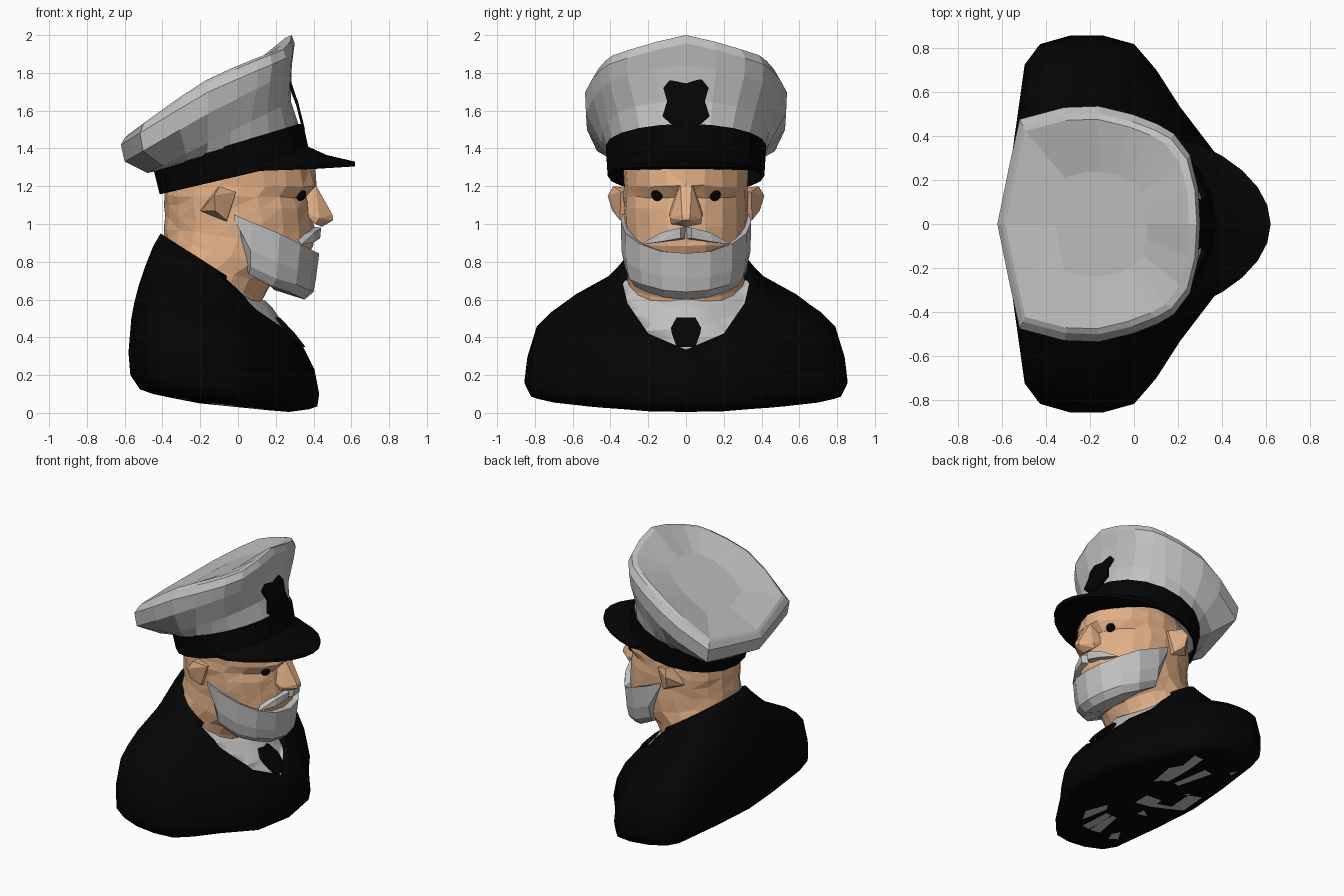
import bpy, bmesh, math, random
from mathutils import Vector

if "Cube" in bpy.data.objects:
    bpy.data.objects.remove(bpy.data.objects["Cube"])
random.seed(4)

def material(name, rgb):
    m = bpy.data.materials.new(name)
    m.diffuse_color = (*rgb, 1)
    m.use_nodes = True
    m.node_tree.nodes["Principled BSDF"].inputs["Base Color"].default_value = m.diffuse_color
    return m

BLACK = material("black cloth", (0.0012, 0.0012, 0.0012))
GREY = material("light grey", (0.53, 0.53, 0.53))
SKIN = material("skin", (0.76, 0.43, 0.24))

def finish(name, bm, mats, smooth=False):
    bmesh.ops.recalc_face_normals(bm, faces=bm.faces)
    for f in bm.faces:
        f.smooth = smooth
    me = bpy.data.meshes.new(name)
    bm.to_mesh(me)
    bm.free()
    for m in mats:
        me.materials.append(m)
    ob = bpy.data.objects.new(name, me)
    bpy.context.collection.objects.link(ob)
    return ob

# half outlines in plan, back to front: (fraction of depth, fraction of half width)
ROUND = [((1 - math.cos(i * math.pi / 10)) / 2, math.sin(i * math.pi / 10)) for i in range(11)]
SHOULDERS = [(0, 0), (.03, .4), (.085, .86), (.145, .955), (.28, 1), (.43, 1), (.57, .955),
             (.67, .82), (.78, .62), (.95, .36), (1, 0)]
CROWN = [(0, 0), (.06, .5), (.11, .88), (.33, .98), (.5, .99), (.67, .92), (.79, .84),
         (.87, .76), (.95, .58), (.99, .3), (1, 0)]

def ring(xb, zb, xf, zf, w, outline=ROUND, t=1.0, rise=0, drop=0):
    """Tilted ring from back (xb, zb) to front (xf, zf), blended from round to outline.
    rise lifts the sides, drop lowers the front corners."""
    half = []
    for (u0, v0), (u1, v1) in zip(ROUND, outline):
        u, v = u0 + (u1 - u0) * t, v0 + (v1 - v0) * t
        z = zb + (zf - zb) * u + rise * math.sin(math.pi * u) - drop * min(1, v / .6) * max(0, u * 2 - 1)
        half.append(Vector((xb + (xf - xb) * u, w * v, z)))
    return half + [Vector((p.x, -p.y, p.z)) for p in half[-2:0:-1]]

def loft(rings, caps=True):
    bm = bmesh.new()
    rows = [[bm.verts.new(p) for p in r] for r in rings]
    n = len(rows[0])
    for a, b in zip(rows, rows[1:]):
        for i in range(n):
            j = (i + 1) % n
            bm.faces.new((a[i], a[j], b[j], b[i]))
    if caps:
        bm.faces.new(rows[0])
        bm.faces.new(rows[-1])
    return bm

def hull(name, pts, mat):
    bm = bmesh.new()
    for p in pts:
        bm.verts.new(p)
    res = bmesh.ops.convex_hull(bm, input=bm.verts)
    bmesh.ops.delete(bm, geom=[v for v in res["geom_interior"] if isinstance(v, bmesh.types.BMVert)],
                     context='VERTS')
    return finish(name, bm, [mat])

def mirror(pts):
    return pts + [(x, -y, z) for x, y, z in pts]

# jacket, with the shirt opening cut into the chest
S = SHOULDERS
bm = loft([ring(-.20, .05, .15, .015, .30, S), ring(-.33, .075, .27, .005, .55, S),
           ring(-.45, .10, .38, .02, .73, S), ring(-.52, .125, .42, .035, .82, S),
           ring(-.57, .20, .43, .10, .855, S), ring(-.58, .32, .405, .23, .84, S),
           ring(-.565, .50, .345, .35, .79, S), ring(-.55, .58, .30, .405, .72, S, .95),
           ring(-.53, .66, .265, .45, .62, S, .9),
           ring(-.49, .78, .22, .50, .45, S, .5), ring(-.45, .88, .18, .56, .375, S, .2),
           ring(-.41, .95, .15, .59, .335)])
LINES = [((.345, .73), (.31, .58)), ((.31, .58), (.2, .42)), ((.2, .42), (.06, .36))]
for (y0, z0), (y1, z1) in LINES:
    for s in (1, -1):
        bmesh.ops.bisect_plane(bm, geom=bm.verts[:] + bm.edges[:] + bm.faces[:], dist=1e-5,
                               plane_co=(0, s * y0, z0), plane_no=(0, s * (z0 - z1), y1 - y0))
bmesh.ops.bisect_plane(bm, geom=bm.verts[:] + bm.edges[:] + bm.faces[:], dist=1e-5,
                       plane_co=(-.06, 0, 0), plane_no=(1, 0, 0))
bmesh.ops.recalc_face_normals(bm, faces=bm.faces)
shirt = []
for k, f in enumerate(bm.faces):
    c = f.calc_center_median()
    above = all((abs(c.y) - y0) * (z0 - z1) + (c.z - z0) * (y1 - y0) < 0 for (y0, z0), (y1, z1) in LINES)
    under = f.normal.z < -.9 and c.z < .1 and abs(c.y) < .6 and -.45 < c.x < .08 and k % 3 == 0
    if above and c.x > -.06:
        shirt.append(f)
    f.material_index = int(under)
# the shirt sits a little behind the jacket edge
ret = bmesh.ops.extrude_face_region(bm, geom=shirt)
for g in ret["geom"]:
    if isinstance(g, bmesh.types.BMVert):
        k = min(1, abs(g.co.y) / .2)
        g.co += Vector((-.03 * k, 0, -.025 * k))
    elif isinstance(g, bmesh.types.BMFace):
        g.material_index = 1
bmesh.ops.delete(bm, geom=[f for f in shirt if f.is_valid], context='FACES')
finish("jacket_and_shirt", bm, [BLACK, GREY], True)

# tie
shape = [(.05, .505, .21), (.08, .45, .262), (.075, .42, .29), (.05, .35, .345)]
hull("tie", mirror([(x + d, y, z) for y, z, x in shape for d in (-.05, .012)]), BLACK)

# head and neck, lightly faceted
rings = [ring(-.34, .60, .10, .45, .29), ring(-.375, .80, .13, .60, .315), ring(-.39, .86, .17, .67, .32),
         ring(-.39, .92, .32, .74, .32), ring(-.39, .98, .40, .88, .325), ring(-.39, 1.04, .40, .98, .325),
         ring(-.39, 1.10, .385, 1.08, .33), ring(-.39, 1.15, .37, 1.14, .33),
         ring(-.39, 1.2, .42, 1.20, .33), ring(-.385, 1.25, .405, 1.30, .33), ring(-.36, 1.28, .36, 1.40, .31)]
for r in rings[2:-1]:
    for p in r:
        p += Vector([random.uniform(-.006, .006) for _ in range(3)])
bm = loft(rings)
bmesh.ops.triangulate(bm, faces=bm.faces, quad_method='SHORT_EDGE')
finish("head", bm, [SKIN])

# nose
hull("nose", mirror([(.41, .03, 1.21), (.425, .025, 1.11), (.50, .022, 1.05), (.503, .018, 1.02),
                     (.43, .085, 1.03), (.41, .08, 1.0), (.445, .0, .985), (.35, .09, 1.06),
                     (.35, .04, 1.2)]), SKIN)

# ears, eyes and moustache halves
for s, side in ((1, "left"), (-1, "right")):
    inner = [(-.01, .30, 1.17), (-.06, .30, 1.01), (-.20, .30, 1.07), (-.11, .30, 1.19)]
    outer = [(-.01, .345, 1.17), (-.06, .35, 1.02), (-.12, .39, 1.07), (-.125, .415, 1.15), (-.10, .385, 1.20)]
    hull(side + "_ear", [(x, s * y, z) for x, y, z in inner + outer], SKIN)
    bm = bmesh.new()
    bmesh.ops.create_icosphere(bm, subdivisions=2, radius=.034)
    bmesh.ops.translate(bm, verts=bm.verts, vec=(.328, s * .15, 1.155))
    finish(side + "_eye", bm, [BLACK])
    half = [(.40, 0, .985), (.39, 0, .92), (.44, .03, .98), (.435, .03, .925), (.405, .13, .955),
            (.405, .14, .905), (.335, .245, .89), (.30, .15, .94)]
    hull(side + "_moustache", [(x, s * y, z) for x, y, z in half], GREY)

# beard: columns around the jaw (x, y, top, bottom)
cols = [(-.02, .335, 1.05, 1.0), (.07, .345, 1.01, .735), (.22, .32, .95, .67), (.33, .245, .895, .64),
        (.405, .13, .855, .61), (.43, 0, .845, .60)]
cols += [(x, -y, a, b) for x, y, a, b in cols[-2::-1]]
sections = []
for x, y, a, b in cols:
    k = max(x, 0)
    sections.append([(x - k * .3, y * .85, a), (x, y, a), (x - k * .04, y * .99, a * .45 + b * .55),
                     (x - k * .07, y * .94, b + .04), (x - k * .18, y * .85, b),
                     (x - k * .55, y * .6, b + .05)])
finish("beard", loft(sections), [GREY])

# cap band
finish("cap_band", loft([ring(-.40, 1.16, .37, 1.34, .40), ring(-.415, 1.16, .385, 1.35, .415),
                         ring(-.45, 1.30, .345, 1.53, .425), ring(-.43, 1.31, .32, 1.53, .40)], caps=False),
       [BLACK])

# visor
sections = []
for i in range(13):
    a = math.radians(-84 + 14 * i)
    c, s = math.cos(a), math.sin(a)
    y = .405 * s * (1 - .14 * c)
    sections.append([(-.04 + .41 * c, .40 * s, 1.30 + .11 * c), (.14 + .33 * c, y, 1.30 + .065 * c),
                     (.12 + .50 * c, y, 1.295 + .035 * c), (.12 + .50 * c, y, 1.28 + .025 * c),
                     (.06 + .32 * c, y * .97, 1.28 + .01 * c)])
finish("visor", loft(sections), [BLACK])

# cap crown: flared sides, bevelled rim with a front peak, slightly hollow top
C = CROWN
finish("cap_crown", loft([ring(-.43, 1.28, .33, 1.50, .41), ring(-.48, 1.27, .28, 1.65, .46, C, .5),
                          ring(-.60, 1.33, .285, 1.84, .535, C, 1, 0, .03),
                          ring(-.62, 1.42, .30, 1.955, .54, C, 1, .01, .06),
                          ring(-.60, 1.455, .285, 2.0, .505, C, 1, .025, .06),
                          ring(-.585, 1.47, .25, 1.985, .48, C, 1, .035, .05),
                          ring(-.36, 1.575, .06, 1.83, .24, C, 1, .015, .0)]), [GREY])

# cap badge: curved shield plate
shield = [(0, 1.75), (.05, 1.765), (.08, 1.77), (.12, 1.72), (.10, 1.65), (.125, 1.57), (.08, 1.53), (0, 1.50)]
bm = bmesh.new()
for s in (1, -1):
    for (y0, z0), (y1, z1) in zip(shield, shield[1:]):
        loop = [(0, 1.63), (s * y0, z0), (s * y1, z1)]
        bm.faces.new([bm.verts.new((.375 - (z - 1.42) * .25 - (.012 if z > 1.7 else 0), y, z)) for y, z in loop])
bmesh.ops.remove_doubles(bm, verts=bm.verts, dist=1e-4)
bmesh.ops.recalc_face_normals(bm, faces=bm.faces)
ret = bmesh.ops.extrude_face_region(bm, geom=bm.faces[:])
bmesh.ops.translate(bm, verts=[v for v in ret["geom"] if isinstance(v, bmesh.types.BMVert)], vec=(-.015, 0, 0))
finish("cap_badge", bm, [BLACK])
